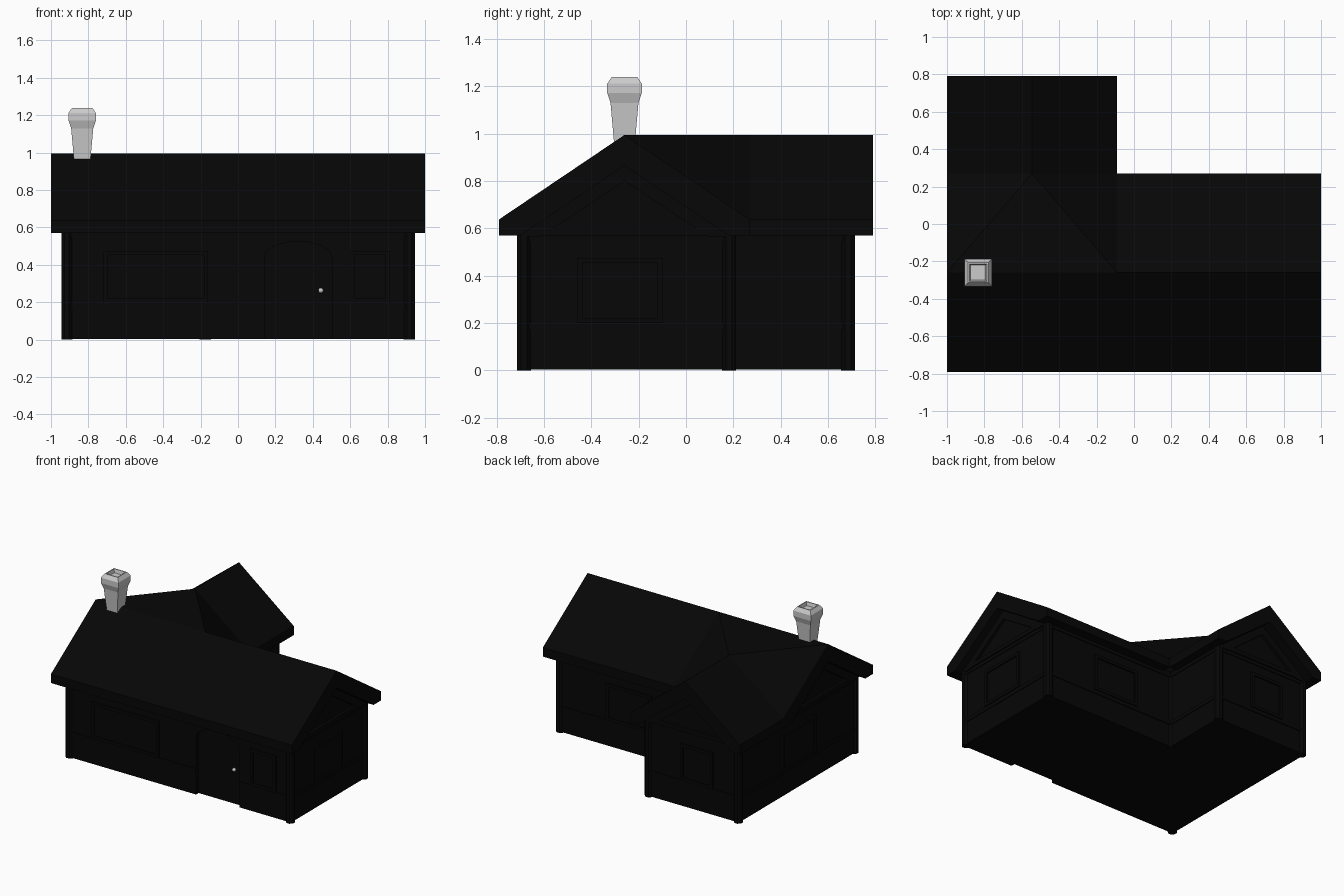
import bpy, bmesh, math

if "Cube" in bpy.data.objects:
    bpy.data.objects.remove(bpy.data.objects["Cube"])

black = bpy.data.materials.new("black_paint")
black.diffuse_color = (0.002, 0.002, 0.002, 1)
black.use_nodes = True
black.node_tree.nodes["Principled BSDF"].inputs["Base Color"].default_value = black.diffuse_color


def finish(name, bm, mat=black):
    bmesh.ops.recalc_face_normals(bm, faces=bm.faces)
    me = bpy.data.meshes.new(name)
    bm.to_mesh(me)
    bm.free()
    ob = bpy.data.objects.new(name, me)
    bpy.context.collection.objects.link(ob)
    if mat:
        me.materials.append(mat)
    return ob


def loft(name, start, end):
    """Solid between two matching outlines of 3D points."""
    bm = bmesh.new()
    a = [bm.verts.new(p) for p in start]
    b = [bm.verts.new(p) for p in end]
    n = len(a)
    for i in range(n):
        j = (i + 1) % n
        bm.faces.new((a[i], a[j], b[j], b[i]))
    bm.faces.new(a[::-1])
    bm.faces.new(b)
    return finish(name, bm)


def upright(name, plan, z0, z1):
    return loft(name, [(x, y, z0) for x, y in plan], [(x, y, z1) for x, y in plan])


def along_x(name, prof, x0, x1):
    return loft(name, [(x0, u, z) for u, z in prof], [(x1, u, z) for u, z in prof])


def along_y(name, prof, y0, y1):
    return loft(name, [(u, y0, z) for u, z in prof], [(u, y1, z) for u, z in prof])


def box(name, x0, x1, y0, y1, z0, z1):
    return upright(name, [(x0, y0), (x1, y0), (x1, y1), (x0, y1)], z0, z1)


def outline(o=0.0):
    """L-shaped floor plan, grown outward by o."""
    return [(-.93 - o, -.70 - o), (.93 + o, -.70 - o), (.93 + o, .197 + o),
            (-.16 + o, .197 + o), (-.16 + o, .70 + o), (-.93 - o, .70 + o)]


def chevron(c, h, z_eave, z_top, z_low, inset, z_peak):
    return [(c - h, z_low), (c - h, z_eave), (c, z_top), (c + h, z_eave),
            (c + h, z_low), (c + h - inset, z_low), (c, z_peak), (c - h + inset, z_low)]


# Doorway cutter: a segment-arched opening
DX = .322
top = [(DX + .18 * math.cos(math.pi * i / 10), .44 + .085 * math.sin(math.pi * i / 10)) for i in range(11)]
arch = [(DX + .18, -.05)] + top + [(DX - .18, -.05)]
cutter = along_y("doorway_cutter", arch, -.80, -.67)
cutter.hide_render = True
cutter.display_type = 'WIRE'

# Walls and the bands that run round them; the doorway is sunk into them
for name, o, z0, z1 in (("walls", 0, .004, .59), ("wall_belt", .006, .172, .2), ("eave_trim", .006, .545, .58)):
    ob = upright(name, outline(o), z0, z1)
    if name != "eave_trim":
        mod = ob.modifiers.new("doorway", 'BOOLEAN')
        mod.operation = 'DIFFERENCE'
        mod.solver = 'EXACT'
        mod.object = cutter

# Eight-sided corner posts, slightly proud of the walls
for i, (x, y) in enumerate(outline(.015)):
    cx = x + (.03 if x < -.5 else -.03)
    cy = y + (.03 if y < -.5 else -.03)
    r = .03 / math.cos(math.pi / 8)
    plan = [(cx + r * math.cos(math.pi * (k + .5) / 4), cy + r * math.sin(math.pi * (k + .5) / 4))
            for k in range(8)]
    upright(f"corner_post_{i}", plan, 0, .575)

# Roof: main part along x, wing along y
MY, WX, MH, WH = -.26, -.545, .53, .455
EAVE, TOP = .638, .995
main_prof = chevron(MY, MH, EAVE, TOP, .57, .09, .865)
along_x("main_roof", main_prof, WX + WH, 1)
along_x("left_rake", main_prof, -1, -.925)
front_half = [main_prof[k] for k in (0, 1, 2, 6, 7)]
along_x("main_roof_front_slope", front_half, -.925, WX + WH)
along_y("wing_roof", chevron(WX, WH, EAVE, TOP, .57, .07, .865), MY + MH, .79)

# Roof junction: flat triangle between the ridges and a sloping one at each side
bm = bmesh.new()
a, d, b, c, e = [bm.verts.new(p) for p in (
    (-1, MY, TOP), (WX + WH, MY, TOP), (WX, MY + MH, TOP),
    (-1, MY + MH, EAVE), (WX + WH, MY + MH, EAVE))]
for tri in ((a, d, b), (a, b, c), (d, e, b)):
    bm.faces.new(tri)
finish("roof_junction", bm)

# Gable infill panels with a raised timber triangle
tri_m = [(MY - .46, .57), (MY + .46, .57), (MY, .885)]
tri_w = [(WX - .40, .57), (WX + .40, .57), (WX, .885)]
trim_m = chevron(MY, .44, .575, .87, .565, .085, .80)
trim_w = chevron(WX, .38, .575, .87, .565, .08, .80)
for s, side in ((-1, "left"), (1, "right")):
    along_x(f"{side}_gable", tri_m, s * .88, s * .925)
    along_x(f"{side}_gable_trim", trim_m, s * .92, s * .945)
    box(f"{side}_gable_beam", *sorted((s * .92, s * .945)), -.68, .16, .57, .60)
along_y("back_gable", tri_w, .65, .695)
along_y("back_gable_trim", trim_w, .69, .715)
box("back_gable_beam", -.90, -.19, .69, .715, .57, .60)


def window(name, face, wall, u0, u1, z0=.2, z1=.475):
    """Framed window; face is the outward axis, wall its plane."""
    s = 1 if face[0] == "+" else -1
    t = .022

    def part(label, a, b, lo, hi, out):
        d = sorted((wall - s * .01, wall + s * out))
        if face[1] == "x":
            box(f"{name}_{label}", *d, a, b, lo, hi)
        else:
            box(f"{name}_{label}", a, b, *d, lo, hi)
    part("glass", u0, u1, z0, z1, .003)
    part("sill", u0, u1, z0, z0 + t, .014)
    part("head", u0, u1, z1 - t, z1, .014)
    part("jamb_a", u0, u0 + t, z0 + t, z1 - t, .014)
    part("jamb_b", u1 - t, u1, z0 + t, z1 - t, .014)


window("front_large_window", "-y", -.70, -.72, -.16)
window("front_small_window", "-y", -.70, .60, .81)
window("right_window", "+x", .93, -.46, -.10)
window("left_window", "-x", -.93, -.20, .20)
window("back_main_window", "+y", .197, .145, .52)
window("back_wing_window", "+y", .70, -.72, -.45)

# Door knob on the sunk door
bpy.ops.mesh.primitive_uv_sphere_add(segments=12, ring_count=8, radius=.014, location=(.443, -.68, .263))
bpy.context.object.name = "door_knob"
bpy.ops.object.shade_smooth_by_angle()

# Flared square chimney with a shallow hollow top
rings = [(.043, .95), (.059, 1.13), (.073, 1.172), (.073, 1.212), (.054, 1.24), (.047, 1.24), (.04, 1.215)]
bm = bmesh.new()
loops = [[bm.verts.new((-.833 + sx * r, MY + sy * r, z))
          for sx, sy in ((-1, -1), (1, -1), (1, 1), (-1, 1))] for r, z in rings]
for lo, hi in zip(loops, loops[1:]):
    for i in range(4):
        j = (i + 1) % 4
        bm.faces.new((lo[i], lo[j], hi[j], hi[i]))
bm.faces.new(loops[0][::-1])
bm.faces.new(loops[-1])
finish("chimney", bm, None)
